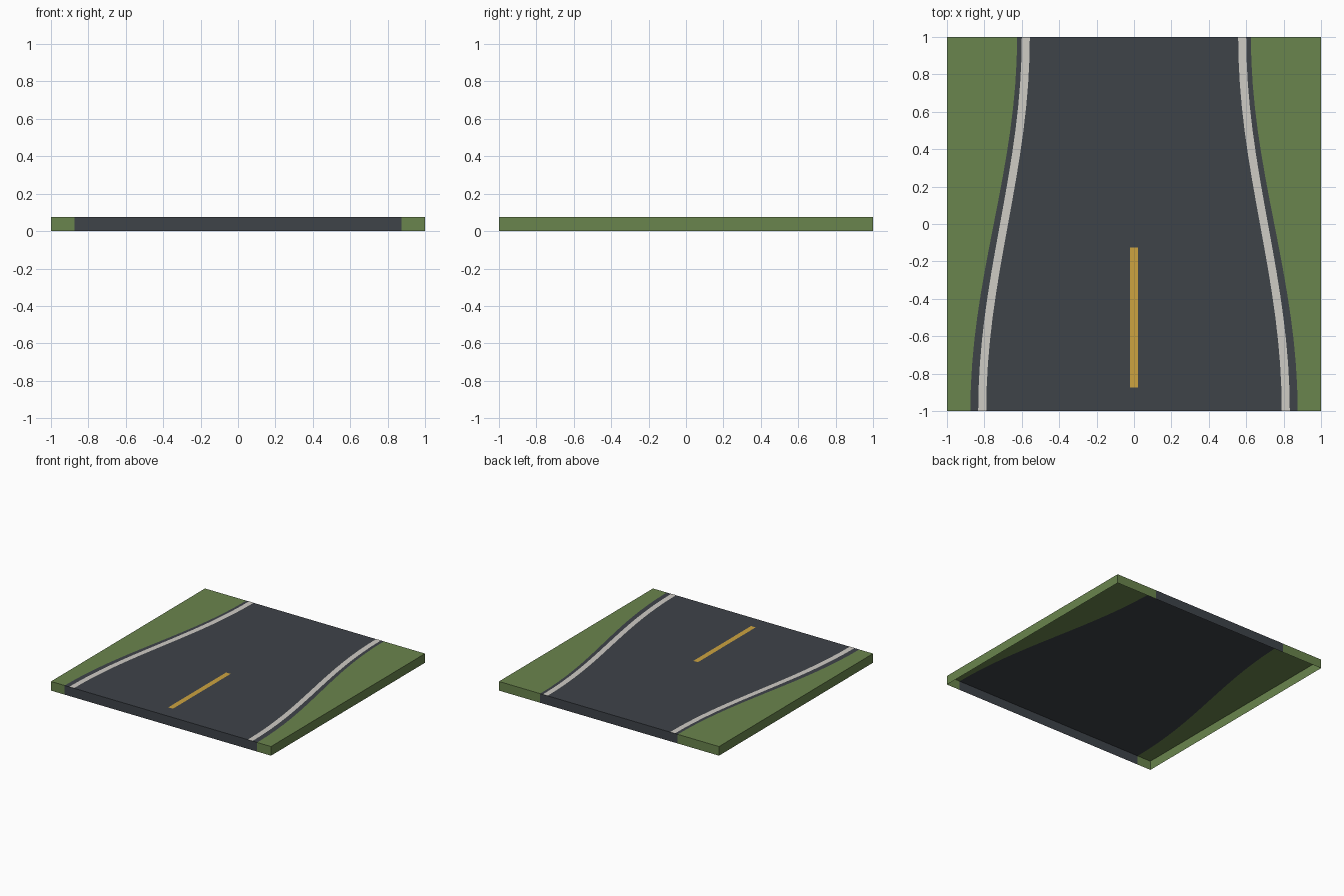
import bpy
import bmesh
import math

cube = bpy.data.objects.get("Cube")
if cube:
    bpy.data.objects.remove(cube, do_unlink=True)

HEIGHT = 0.075
LIFT = 0.0012          # painted lines sit just above the road
STEPS = 16


def material(name, srgb):
    """Flat material from 0-255 display values, converted to linear."""
    linear = [((c / 255 + 0.055) / 1.055) ** 2.4 for c in srgb]
    mat = bpy.data.materials.new(name)
    mat.use_nodes = True
    mat.diffuse_color = (*linear, 1)
    bsdf = mat.node_tree.nodes["Principled BSDF"]
    bsdf.inputs["Base Color"].default_value = (*linear, 1)
    bsdf.inputs["Roughness"].default_value = 0.9
    return mat


asphalt = material("asphalt grey", (62, 67, 73))
grass = material("grass green", (106, 133, 77))
white = material("line white", (207, 204, 197))
yellow = material("line yellow", (205, 163, 64))


def taper(front, back):
    """Half-width that eases from its front value to its back value."""
    def half_width(y):
        t = (y + 1) / 2
        return front + (back - front) * (1 - math.cos(math.pi * t)) / 2
    return half_width


def sheet(name, left, right, z, mat, y0=-1, y1=1, skirt=False):
    """Flat strip between two rails, with an optional skirt on the tile border."""
    bm = bmesh.new()
    rows = []
    for i in range(STEPS + 1):
        y = y0 + (y1 - y0) * i / STEPS
        rows.append((bm.verts.new((left(y), y, z)), bm.verts.new((right(y), y, z))))
    for (a, b), (d, c) in zip(rows, rows[1:]):
        bm.faces.new((a, b, c, d))

    if skirt:
        low = {v: bm.verts.new((v.co.x, v.co.y, 0)) for row in rows for v in row}
        for edge in [e for e in bm.edges if e.is_boundary]:
            a, b = edge.verts
            for axis in (0, 1):
                side = a.co[axis]
                if abs(side) > 0.999 and abs(side - b.co[axis]) < 0.001:
                    face = bm.faces.new((a, b, low[b], low[a]))
                    face.normal_update()
                    if face.normal[axis] * side < 0:
                        face.normal_flip()
        bmesh.ops.delete(bm, geom=[v for v in bm.verts if not v.link_faces],
                         context='VERTS')

    mesh = bpy.data.meshes.new(name)
    bm.to_mesh(mesh)
    bm.free()
    mesh.materials.append(mat)
    obj = bpy.data.objects.new(name, mesh)
    bpy.context.collection.objects.link(obj)
    return obj


def mirrored(name, inner, outer, z, mat, **options):
    """One strip on each side of the road."""
    sheet("left_" + name, inner, outer, z, mat, **options)
    sheet("right_" + name, lambda y: -outer(y), lambda y: -inner(y), z, mat, **options)


# Road narrowing towards the back, open underneath
road_edge = taper(0.875, 0.625)
sheet("road", lambda y: -road_edge(y), road_edge, HEIGHT, asphalt, skirt=True)

# Grass verges
mirrored("verge", road_edge, lambda y: 1, HEIGHT, grass, skirt=True)

# Painted edge lines and centre dash
mirrored("edge_line", taper(0.79, 0.557), taper(0.833, 0.6), HEIGHT + LIFT, white)
sheet("centre_dash", lambda y: -0.021, lambda y: 0.021, HEIGHT + LIFT, yellow,
      y0=-0.875, y1=-0.125)
